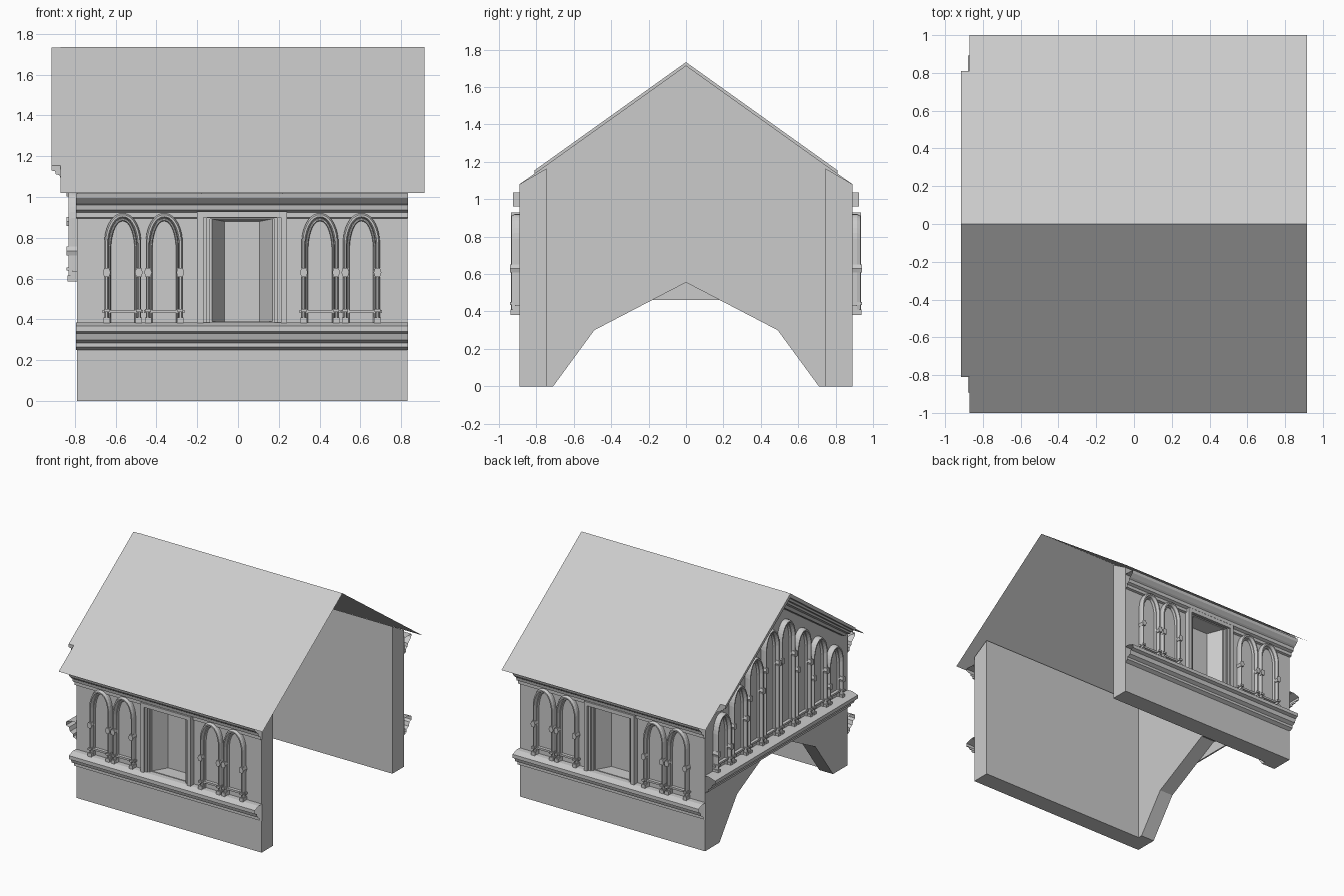
import bpy, bmesh
from mathutils import Vector

if "Cube" in bpy.data.objects:
    bpy.data.objects.remove(bpy.data.objects["Cube"])

stone = bpy.data.materials.new("grey stone")
stone.diffuse_color = (0.6, 0.6, 0.6, 1)
stone.use_nodes = True
stone.node_tree.nodes["Principled BSDF"].inputs["Base Color"].default_value = stone.diffuse_color

# wall planes: (u along wall, d outward, z) -> world
def front(u, d, z): return Vector((u, -0.89 - d, z))
def back(u, d, z): return Vector((u, 0.89 + d, z))
def gable(u, d, z): return Vector((-0.79 - d, u, z))

def finish(name, bm, recalc=True):
    if recalc:
        bmesh.ops.recalc_face_normals(bm, faces=bm.faces)
    me = bpy.data.meshes.new(name)
    bm.to_mesh(me)
    bm.free()
    me.materials.append(stone)
    ob = bpy.data.objects.new(name, me)
    bpy.context.collection.objects.link(ob)
    return ob

def prism(bm, a, b, caps=True):
    """Skin between two matching outlines."""
    va = [bm.verts.new(p) for p in a]
    vb = [bm.verts.new(p) for p in b]
    n = len(va)
    for i in range(n):
        j = (i + 1) % n
        bm.faces.new((va[i], va[j], vb[j], vb[i]))
    if caps:
        bm.faces.new(va[::-1])
        bm.faces.new(vb)

def box(bm, f, u0, u1, d0, d1, z0, z1):
    q = [(d0, z0), (d1, z0), (d1, z1), (d0, z1)]
    prism(bm, [f(u0, d, z) for d, z in q], [f(u1, d, z) for d, z in q])

def moulding(bm, f, prof, u0, u1, dz=0):
    """Open-ended moulding running along a wall."""
    prism(bm, [f(u0, d, z + dz) for d, z in prof],
          [f(u1, d, z + dz) for d, z in prof], caps=False)

def outline(w, base, top):
    spring = top - 0.13
    left = [(-w, base), (-w, spring)]
    for i in range(1, 9):
        t = i / 8
        left.append((-w * (1 - t ** 1.5), spring + (top - spring) * (1 - (1 - t) ** 2)))
    return left + [(-u, z) for u, z in left[-2::-1]]

def arch_band(bm, f, c, wo, wi, base, top, d):
    out, inn = outline(wo, base, top), outline(wi, base, top - (wo - wi) * 1.2)
    rows = []
    for (uo, zo), (ui, zi) in zip(out, inn):
        sec = [(0, 0), (0, .6), (.3, 1), (.7, 1), (1, .6), (1, 0)]
        rows.append([bm.verts.new(f(c + uo + (ui - uo) * t, d * k, zo + (zi - zo) * t))
                     for t, k in sec])
    for r, s in zip(rows, rows[1:]):
        for i in range(5):
            bm.faces.new((r[i], r[i + 1], s[i + 1], s[i]))

def arch(bm, f, c, base, top):
    """Blind arch: two orders, ringed shafts, base blocks and sill rail."""
    arch_band(bm, f, c, 0.09, 0.07, base, top, 0.042)
    arch_band(bm, f, c, 0.07, 0.058, base, top - 0.024, 0.018)
    for s in (-1, 1):
        k = c + s * 0.079
        z = top - 0.29
        ring = [(-.012, -.022), (.012, -.022), (.019, 0), (.012, .022), (-.012, .022), (-.019, 0)]
        prism(bm, [f(k + u, 0, z + v) for u, v in ring], [f(k + u, .05, z + v) for u, v in ring])
        box(bm, f, k - .016, k + .016, 0, .047, base, base + .03)
        box(bm, f, k - .014, k + .014, 0, .05, base + .055, base + .07)
    box(bm, f, c - .1, c + .1, 0, .025, base + .05, base + .065)

CORNICE = [(0, .895), (.018, .9), (.018, .925), (.04, .935), (.045, .96), (.06, .97),
           (.085, .995), (.09, 1.018), (0, 1.018)]
SILL = [(0, .25), (.028, .265), (.028, .285), (.055, .3), (.065, .33), (.09, .34),
        (.09, .368), (.04, .385), (0, .385)]

for side, f, s in (("front", front, -1), ("back", back, 1)):
    # long wall with sloped top
    bm = bmesh.new()
    sec = [(.89, 0), (.745, 0), (.745, 1.165), (.89, 1.08)]
    prism(bm, [(-.67, s * y, z) for y, z in sec], [(.83, s * y, z) for y, z in sec])
    wall = finish(side + "_wall", bm)
    # window niche cutter with splayed jambs
    bm = bmesh.new()
    prism(bm, [f(u, .02, z) for u, z in ((-.14, .39), (.18, .39), (.18, .895), (-.14, .895))],
          [f(u, -.11, z) for u, z in ((-.065, .39), (.105, .39), (.105, .88), (-.065, .88))])
    cut = finish(side + "_niche_cutter", bm)
    cut.hide_render = True
    cut.hide_viewport = True
    cut.display_type = 'WIRE'
    mod = wall.modifiers.new("niche", 'BOOLEAN')
    mod.object = cut
    mod.operation = 'DIFFERENCE'
    mod.solver = 'EXACT'
    # cornice and sill
    bm = bmesh.new()
    moulding(bm, f, CORNICE, -.795, .833)
    finish(side + "_cornice", bm)
    bm = bmesh.new()
    moulding(bm, f, SILL, -.795, .833)
    finish(side + "_sill", bm)
    # stepped window frame and its head block
    bm = bmesh.new()
    for w, t, d, top in ((.22, .03, .045, .93), (.19, .018, .03, .915), (.172, .014, .018, .905)):
        box(bm, f, .02 - w, .02 - w + t, 0, d, .38, top)
        box(bm, f, .02 + w - t, .02 + w, 0, d, .38, top)
        box(bm, f, .02 - w + t, .02 + w - t, 0, d, top - t, top)
    box(bm, f, -.18, .22, 0, .035, .96, 1.035)
    finish(side + "_window_frame", bm)
    # paired blind arches
    bm = bmesh.new()
    for c in (-.565, -.362, .402, .605):
        arch(bm, f, c, .38, .92)
    finish(side + "_arches", bm)

# gable wall with faceted archway
bm = bmesh.new()
half = [(.71, 0), (.89, 0), (.89, 1.08)]
pts = half + [(0, 1.715)] + [(-y, z) for y, z in half[::-1]] + [(-.49, .3), (0, .555), (.49, .3)]
prism(bm, [(-.79, y, z) for y, z in pts], [(-.67, y, z) for y, z in pts])
finish("gable_wall", bm)

# gable sill moulding
bm = bmesh.new()
moulding(bm, gable, SILL, -.893, .893, .212)
finish("gable_sill", bm)

# gable arches, stepped to follow the roof
bm = bmesh.new()
for i in range(8):
    c = -.7 + .2 * i
    arch(bm, gable, c, .585, 1.53 - .72 * abs(c))
finish("gable_arches", bm)

# raking cornice under the roof edge: (x, drop below roof)
bm = bmesh.new()
rake = [(-.78, .002), (-.915, .002), (-.915, .035), (-.897, .04), (-.893, .06), (-.875, .065),
        (-.87, .085), (-.84, .095), (-.825, .125), (-.78, .13)]
for s in (-1, 1):
    prism(bm, [(x, 0, 1.735 - d) for x, d in rake],
          [(x, s * .81, 1.156 - d * .75) for x, d in rake])
finish("raking_cornice", bm)

# thin roof slopes
bm = bmesh.new()
ridge = [bm.verts.new((x, 0, 1.735)) for x in (-.87, .915)]
for s in (-1, 1):
    e = [bm.verts.new((x, s, 1.02)) for x in (-.87, .915)]
    q = (e[0], e[1], ridge[1], ridge[0])
    bm.faces.new(q if s < 0 else q[::-1])
finish("roof", bm, recalc=False)
